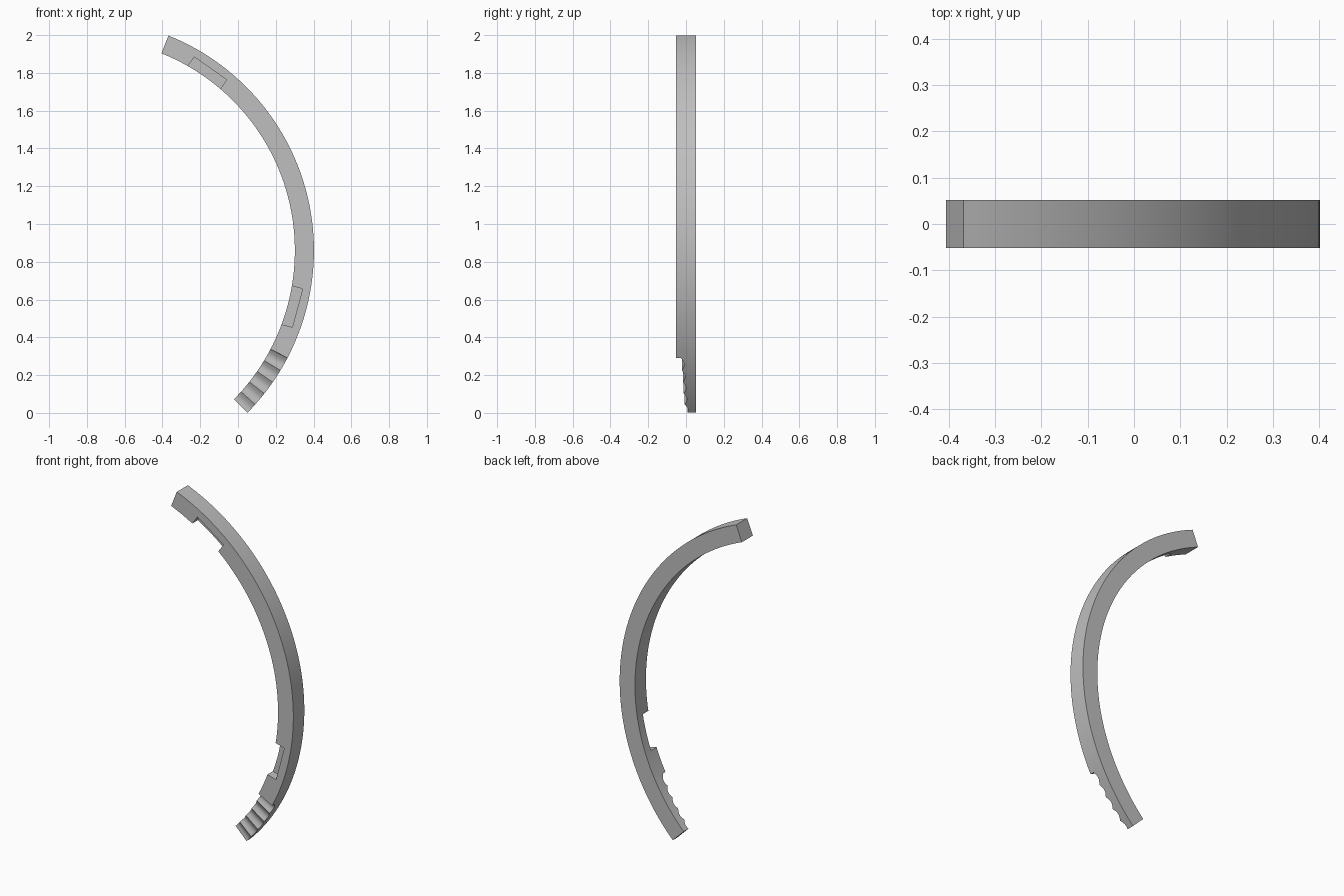
import bpy
import bmesh
from math import radians, sin, cos, pi
from mathutils import Matrix

CENTRE_X, CENTRE_Z = -0.823, 0.86
INNER, OUTER = 1.124, 1.225
HALF = 0.052            # half width along y
TOP, GRIP, END = 68.2, -27.7, -44.5   # arc angles in degrees
RIDGE = 3.5             # spacing of grip ridges in degrees

if "Cube" in bpy.data.objects:
    bpy.data.objects.remove(bpy.data.objects["Cube"], do_unlink=True)

grey = bpy.data.materials.new("plain grey")
grey.use_nodes = True
colour = (0.52, 0.52, 0.52, 1)
grey.diffuse_color = colour
grey.node_tree.nodes["Principled BSDF"].inputs["Base Color"].default_value = colour


def polar(radius, degrees, y):
    a = radians(degrees)
    return (CENTRE_X + radius * cos(a), y, CENTRE_Z + radius * sin(a))


# Stations along the arc: (angle, front y); plain bar, then scalloped grip
steps = 64
stations = [(TOP + (GRIP - TOP) * i / steps, -HALF) for i in range(steps + 1)]
per_scallop = 8
count = 0
while True:
    angle = GRIP - 0.02 - count * RIDGE / per_scallop
    if angle < END:
        break
    t = count / per_scallop
    front = -0.027 + 0.005 * t + 0.015 * abs(sin(pi * t))
    stations.append((angle, front))
    count += 1
stations.append((END, 0.008))

# Curved bar swept through the stations
bm = bmesh.new()
rings = []
for angle, front in stations:
    corners = ((INNER, front), (OUTER, front), (OUTER, HALF), (INNER, HALF))
    rings.append([bm.verts.new(polar(r, angle, y)) for r, y in corners])
for a, b in zip(rings, rings[1:]):
    for i in range(4):
        j = (i + 1) % 4
        bm.faces.new((a[i], a[j], b[j], b[i]))
bm.faces.new(rings[0])
bm.faces.new(rings[-1])
bmesh.ops.recalc_face_normals(bm, faces=bm.faces)
mesh = bpy.data.meshes.new("curved_bar")
bm.to_mesh(mesh)
bm.free()
bar = bpy.data.objects.new("curved_bar", mesh)
bpy.context.collection.objects.link(bar)
mesh.materials.append(grey)
bpy.context.view_layer.objects.active = bar
bar.select_set(True)


# Two box slots on the inner edge, open to the front
def cut_slot(angle):
    floor, depth, length = 1.178, 0.2, 0.21
    bpy.ops.mesh.primitive_cube_add(size=1)
    cutter = bpy.context.object
    cutter.name = "slot_cutter"
    cutter.hide_render = True
    cutter.data.materials.append(grey)
    place = Matrix.Translation(polar(floor - depth / 2, angle, -0.1))
    turn = Matrix.Rotation(-radians(angle), 4, 'Y')
    cutter.data.transform(place @ turn @ Matrix.Diagonal((depth, 0.2, length, 1)))
    cut = bar.modifiers.new("slot", 'BOOLEAN')
    cut.operation = 'DIFFERENCE'
    cut.solver = 'EXACT'
    cut.object = cutter
    bpy.ops.object.select_all(action='DESELECT')
    bar.select_set(True)
    bpy.context.view_layer.objects.active = bar
    bpy.ops.object.modifier_apply(modifier=cut.name)
    bpy.data.objects.remove(cutter, do_unlink=True)


for slot_angle in (54.9, -15):
    cut_slot(slot_angle)

bpy.ops.object.shade_smooth_by_angle(angle=radians(30))
